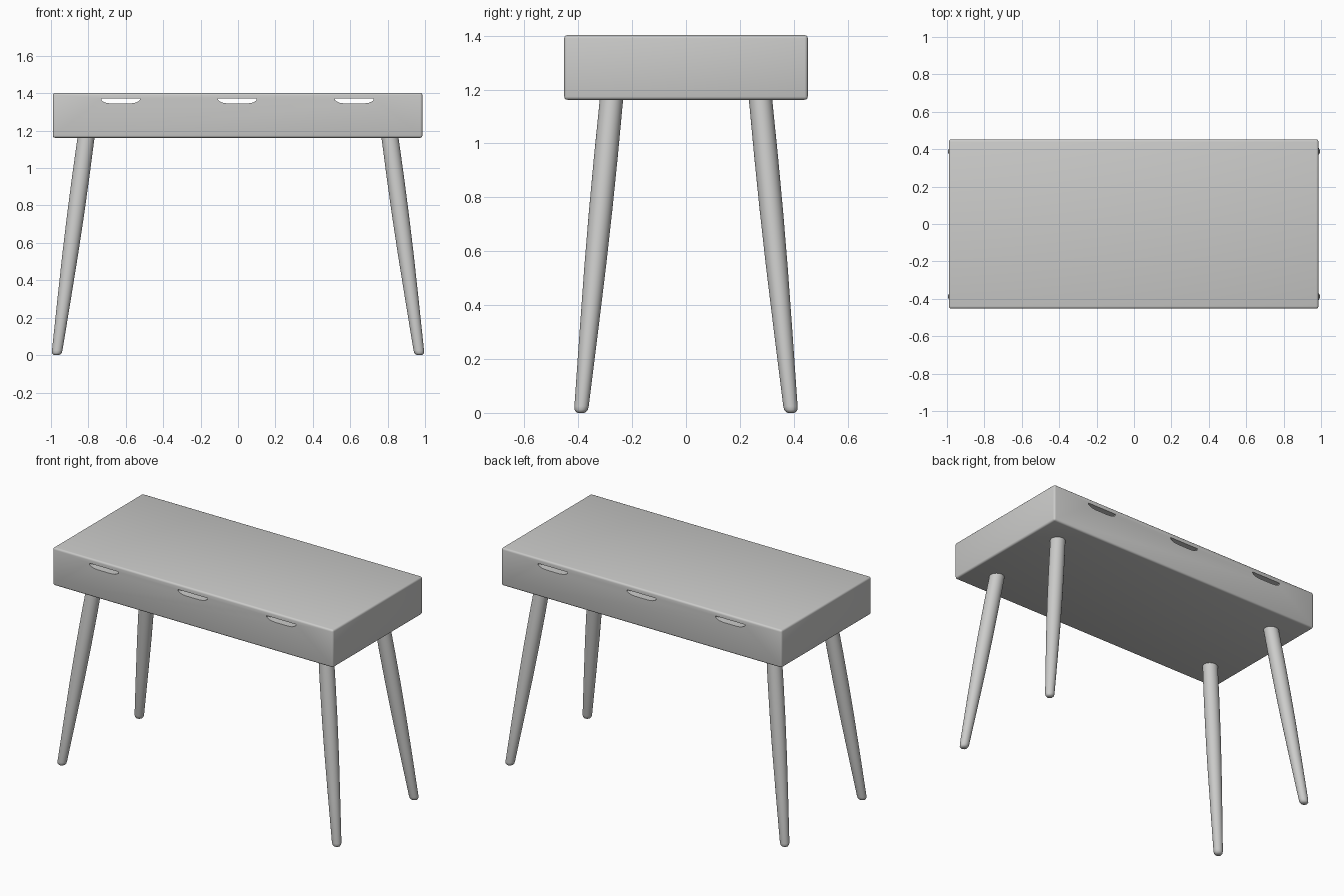
import bpy, bmesh, math
from mathutils import Vector

if "Cube" in bpy.data.objects:
    bpy.data.objects.remove(bpy.data.objects["Cube"])

grey = bpy.data.materials.new("light grey")
grey.diffuse_color = (0.6, 0.6, 0.59, 1)
grey.use_nodes = True
grey.node_tree.nodes["Principled BSDF"].inputs["Base Color"].default_value = grey.diffuse_color


def make_object(name, bm):
    bmesh.ops.recalc_face_normals(bm, faces=bm.faces)
    me = bpy.data.meshes.new(name)
    bm.to_mesh(me)
    bm.free()
    me.materials.append(grey)
    ob = bpy.data.objects.new(name, me)
    bpy.context.collection.objects.link(ob)
    return ob


def smooth(ob, angle=35):
    bpy.ops.object.select_all(action='DESELECT')
    bpy.context.view_layer.objects.active = ob
    ob.select_set(True)
    bpy.ops.object.shade_smooth_by_angle(angle=math.radians(angle))


# Desk body: softly rounded box
bm = bmesh.new()
bmesh.ops.create_cube(bm, size=1)
for v in bm.verts:
    v.co = Vector((v.co.x * 1.976 - 0.002, v.co.y * 0.904, v.co.z * 0.24 + 1.282))
bmesh.ops.bevel(bm, geom=bm.edges[:], offset=0.012, segments=3, profile=0.5, affect='EDGES')
body = make_object("desk_body", bm)

# Handle slots: bow-shaped openings running from front to back
bm = bmesh.new()
half = [(0.103, 1.371), (0.103, 1.363), (0.092, 1.355), (0.075, 1.348), (0.045, 1.345)]
outline = half + [(-x, z) for x, z in reversed(half)]
for cx in (-0.628, -0.003, 0.622):
    face = bm.faces.new([bm.verts.new((cx + x, -0.6, z)) for x, z in outline])
    ext = bmesh.ops.extrude_face_region(bm, geom=[face])
    for g in ext["geom"]:
        if isinstance(g, bmesh.types.BMVert):
            g.co.y = 0.6
cutter = make_object("slot_cutter", bm)
cutter.hide_render = True

cut = body.modifiers.new("slots", 'BOOLEAN')
cut.operation = 'DIFFERENCE'
cut.solver = 'EXACT'
cut.object = cutter
bpy.context.view_layer.objects.active = body
bpy.ops.object.modifier_apply(modifier=cut.name)
bpy.data.objects.remove(cutter)
smooth(body)

# Splayed legs: rings along a leaning axis, tapering to a rounded foot
# (height, radius)
RINGS = [(0.0, 0.012), (0.004, 0.020), (0.012, 0.026), (0.025, 0.028), (0.3, 0.036),
         (0.55, 0.0425), (0.75, 0.0455), (0.95, 0.0465), (1.18, 0.0455)]
SIDES = 32


def leg(name, sx, sy):
    bm = bmesh.new()
    rows = []
    for z, r in RINGS:
        t = z / 1.16
        cx = sx * (0.970 - 0.157 * t)
        cy = sy * (0.390 - 0.113 * t)
        rows.append([bm.verts.new((cx + r * math.cos(a), cy + 0.95 * r * math.sin(a), z))
                     for a in (2 * math.pi * i / SIDES for i in range(SIDES))])
    for lo, hi in zip(rows, rows[1:]):
        for i in range(SIDES):
            j = (i + 1) % SIDES
            bm.faces.new((lo[i], lo[j], hi[j], hi[i]))
    bm.faces.new(rows[0])
    bm.faces.new(rows[-1])
    smooth(make_object(name, bm), 50)


for sy, depth in ((-1, "front"), (1, "back")):
    for sx, side in ((-1, "left"), (1, "right")):
        leg(f"{depth}_{side}_leg", sx, sy)
